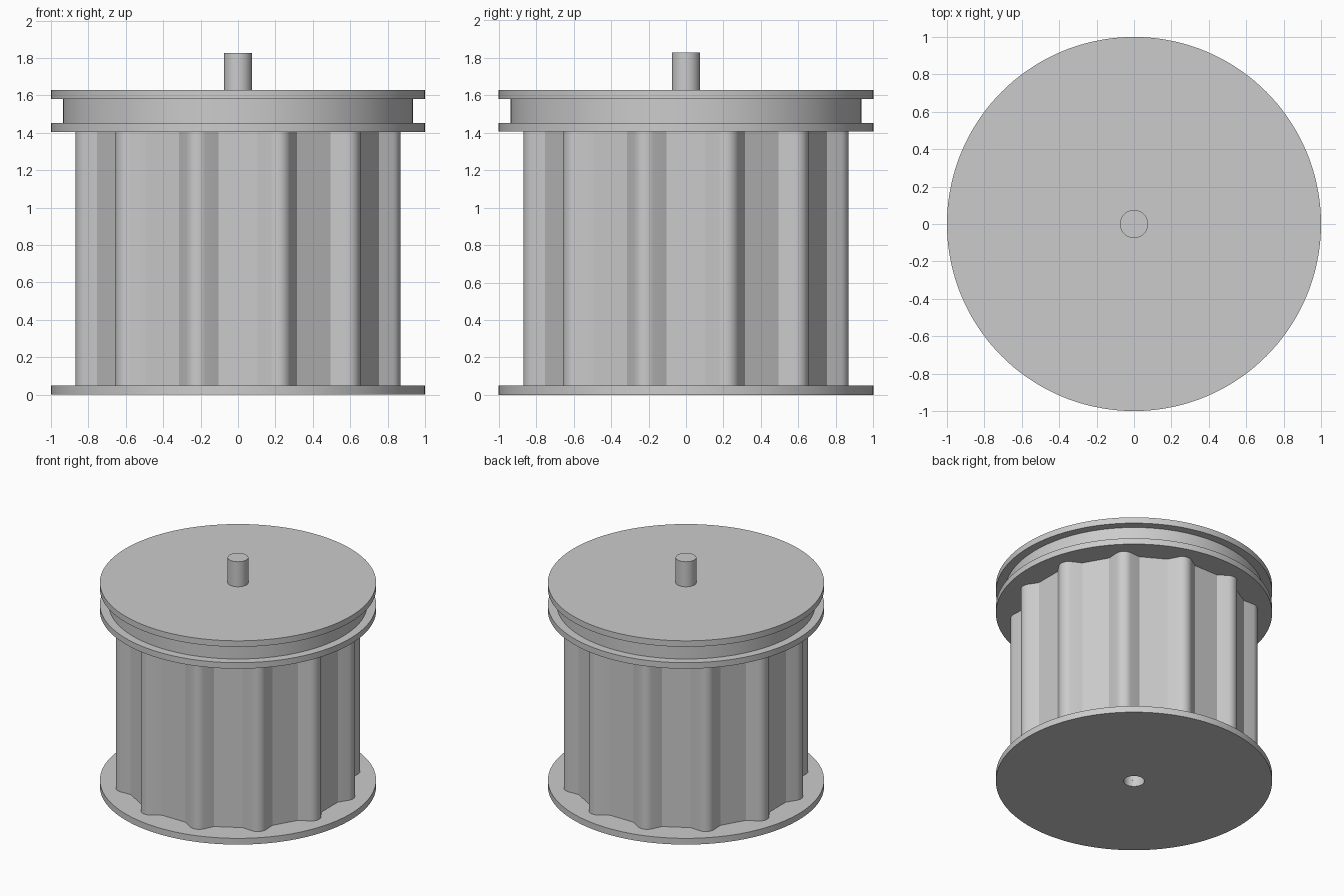
import bpy, bmesh
from math import sin, cos, pi, radians, tan

cube = bpy.data.objects.get("Cube")
if cube:
    bpy.data.objects.remove(cube, do_unlink=True)

grey = bpy.data.materials.new("plain_grey")
grey.use_nodes = True
COLOUR = (0.6, 0.6, 0.6, 1)
grey.diffuse_color = COLOUR
grey.node_tree.nodes["Principled BSDF"].inputs["Base Color"].default_value = COLOUR

BORE = 0.075
SEGMENTS = 144
TEETH = 12


def circle(radius, count=SEGMENTS):
    return [(radius * cos(2 * pi * i / count), radius * sin(2 * pi * i / count))
            for i in range(count)]


def loft(name, rings, cyclic=False):
    """Bridge (outline, height) rings; cyclic closes around a bore, otherwise cap the ends."""
    bm = bmesh.new()
    loops = [[bm.verts.new((x, y, z)) for x, y in outline] for outline, z in rings]
    pairs = list(zip(loops, loops[1:]))
    if cyclic:
        pairs.append((loops[-1], loops[0]))
    else:
        bm.faces.new(loops[0])
        bm.faces.new(loops[-1])
    for a, b in pairs:
        for i in range(len(a)):
            j = (i + 1) % len(a)
            bm.faces.new((a[i], a[j], b[j], b[i]))
    bmesh.ops.recalc_face_normals(bm, faces=bm.faces)
    mesh = bpy.data.meshes.new(name)
    bm.to_mesh(mesh)
    bm.free()
    mesh.materials.append(grey)
    obj = bpy.data.objects.new(name, mesh)
    bpy.context.collection.objects.link(obj)
    bpy.ops.object.select_all(action='DESELECT')
    obj.select_set(True)
    bpy.context.view_layer.objects.active = obj
    bpy.ops.object.shade_smooth_by_angle(angle=radians(25))
    return obj


def toothed_outline():
    """Flat grooves between straight-sided teeth with rounded tips."""
    root_half, root_height, tip = 0.110, 0.809, 0.896
    flank = radians(48)
    apex = root_height + root_half * tan(flank)
    r = (apex - tip) / (1 / cos(flank) - 1)
    steps = 8
    tooth = [(root_half, root_height)]
    for k in range(steps + 1):
        a = flank * (1 - 2 * k / steps)
        tooth.append((r * sin(a), tip - r + r * cos(a)))
    tooth.append((-root_half, root_height))
    points = []
    for t in range(TEETH):
        a = 2 * pi * (t + 0.5) / TEETH
        points += [(x * cos(a) - y * sin(a), x * sin(a) + y * cos(a)) for x, y in tooth]
    return points


# Bottom flange, pierced by the shaft bore
inner, rim = circle(BORE), circle(1)
loft("bottom_flange", [(inner, 0), (rim, 0), (rim, 0.05), (inner, 0.05)], cyclic=True)

# Toothed drum with the bore running through it
teeth = toothed_outline()
bore = []
for x, y in teeth:
    d = (x * x + y * y) ** 0.5
    bore.append((x / d * BORE, y / d * BORE))
loft("toothed_drum", [(bore, 0.05), (teeth, 0.05), (teeth, 1.405), (bore, 1.405)], cyclic=True)

# Grooved cap: two flanges around a narrower neck
neck = circle(0.936)
loft("grooved_cap", [(rim, 1.405), (rim, 1.453), (neck, 1.453), (neck, 1.58),
                     (rim, 1.58), (rim, 1.628)])

# Shaft stub on top
stub = circle(BORE, 48)
loft("shaft_stub", [(stub, 1.628), (stub, 1.828)])
